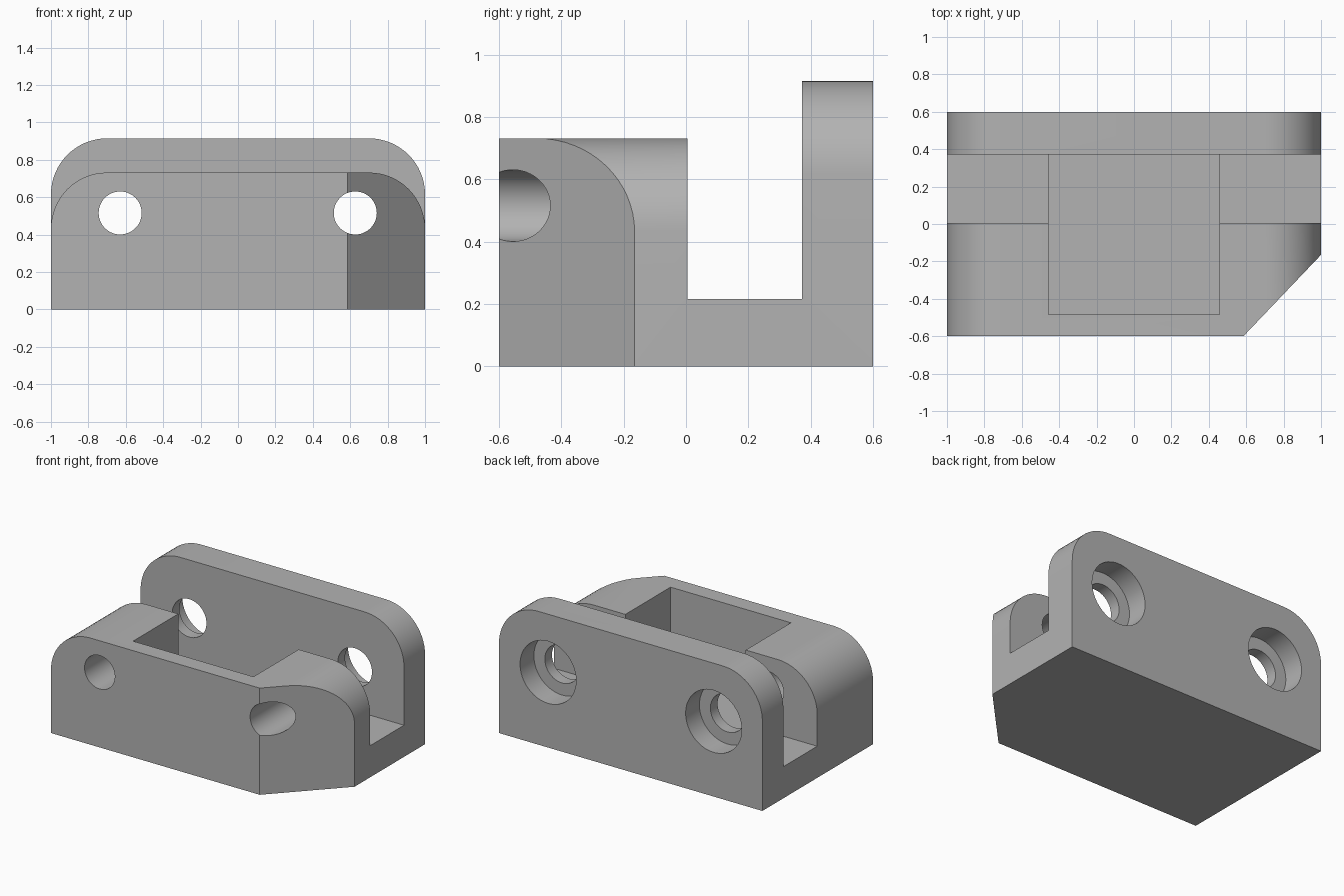
import bpy, bmesh, math
from mathutils import Matrix, Vector

if "Cube" in bpy.data.objects:
    bpy.data.objects.remove(bpy.data.objects["Cube"], do_unlink=True)

WALL_TOP, BLOCK_TOP, FLOOR = 0.915, 0.732, 0.217
SLOT_FRONT, SLOT_BACK = 0.005, 0.372
HOLE_Z = 0.516

grey = bpy.data.materials.new("plain grey")
grey.use_nodes = True
grey.diffuse_color = (0.45, 0.45, 0.45, 1)
grey.node_tree.nodes["Principled BSDF"].inputs["Base Color"].default_value = (0.45, 0.45, 0.45, 1)


def make_object(name, bm):
    bmesh.ops.recalc_face_normals(bm, faces=bm.faces)
    mesh = bpy.data.meshes.new(name)
    bm.to_mesh(mesh)
    bm.free()
    mesh.materials.append(grey)
    obj = bpy.data.objects.new(name, mesh)
    bpy.context.collection.objects.link(obj)
    return obj


def extrude_profile(points, offset):
    bm = bmesh.new()
    face = bm.faces.new([bm.verts.new(p) for p in points])
    side = bmesh.ops.extrude_face_region(bm, geom=[face])
    moved = [v for v in side["geom"] if isinstance(v, bmesh.types.BMVert)]
    bmesh.ops.translate(bm, verts=moved, vec=Vector(offset))
    return bm


def prism_z(name, outline, low, high):
    return make_object(name, extrude_profile([(x, y, low) for x, y in outline], (0, 0, high - low)))


def bore(name, x, radius, y0, y1):
    bm = bmesh.new()
    place = Matrix.Translation((x, (y0 + y1) / 2, HOLE_Z)) @ Matrix.Rotation(math.pi / 2, 4, "X")
    bmesh.ops.create_cone(bm, cap_ends=True, segments=48, radius1=radius, radius2=radius,
                          depth=y1 - y0, matrix=place)
    return make_object(name, bm)


# Channel body: U-shaped side profile swept across the width
profile = [(-0.6, 0), (0.6, 0), (0.6, WALL_TOP), (SLOT_BACK, WALL_TOP), (SLOT_BACK, FLOOR),
           (SLOT_FRONT, FLOOR), (SLOT_FRONT, BLOCK_TOP), (-0.6, BLOCK_TOP)]
bm = extrude_profile([(-1, y, z) for y, z in profile], (2, 0, 0))

# Rounded upper corners on both uprights
corners = [e for e in bm.edges
           if all(v.co.z > 0.5 for v in e.verts) and abs(e.verts[0].co.x - e.verts[1].co.x) < 0.01]
bmesh.ops.bevel(bm, geom=corners, offset=0.3, offset_type="OFFSET", segments=16,
                profile=0.5, affect="EDGES")
body = make_object("channel_bracket", bm)

# Cutters: angled front corner, open pocket, stepped bolt holes
cutters = [
    prism_z("corner_cutter", [(0.385, -0.81), (1.2, 0.045), (1.2, -0.81)], -0.2, 1.2),
    prism_z("pocket_cutter", [(-0.457, -0.485), (0.457, -0.485),
                              (0.457, SLOT_BACK), (-0.457, SLOT_BACK)], 0.11, 1.2),
]
for x in (-0.63, 0.627):
    cutters += [bore("front_hole_cutter", x, 0.115, -0.8, 0.2),
                bore("rear_hole_cutter", x, 0.13, 0.25, 0.5),
                bore("counterbore_cutter", x, 0.213, 0.45, 0.8)]

bpy.context.view_layer.objects.active = body
for cutter in cutters:
    cutter.hide_render = True
    mod = body.modifiers.new(cutter.name, "BOOLEAN")
    mod.operation = "DIFFERENCE"
    mod.solver = "EXACT"
    mod.object = cutter
    bpy.ops.object.modifier_apply(modifier=mod.name)
    bpy.data.objects.remove(cutter, do_unlink=True)

# Smooth curves with crisp edges
bpy.ops.object.select_all(action="DESELECT")
body.select_set(True)
bpy.ops.object.shade_smooth_by_angle(angle=math.radians(30))
